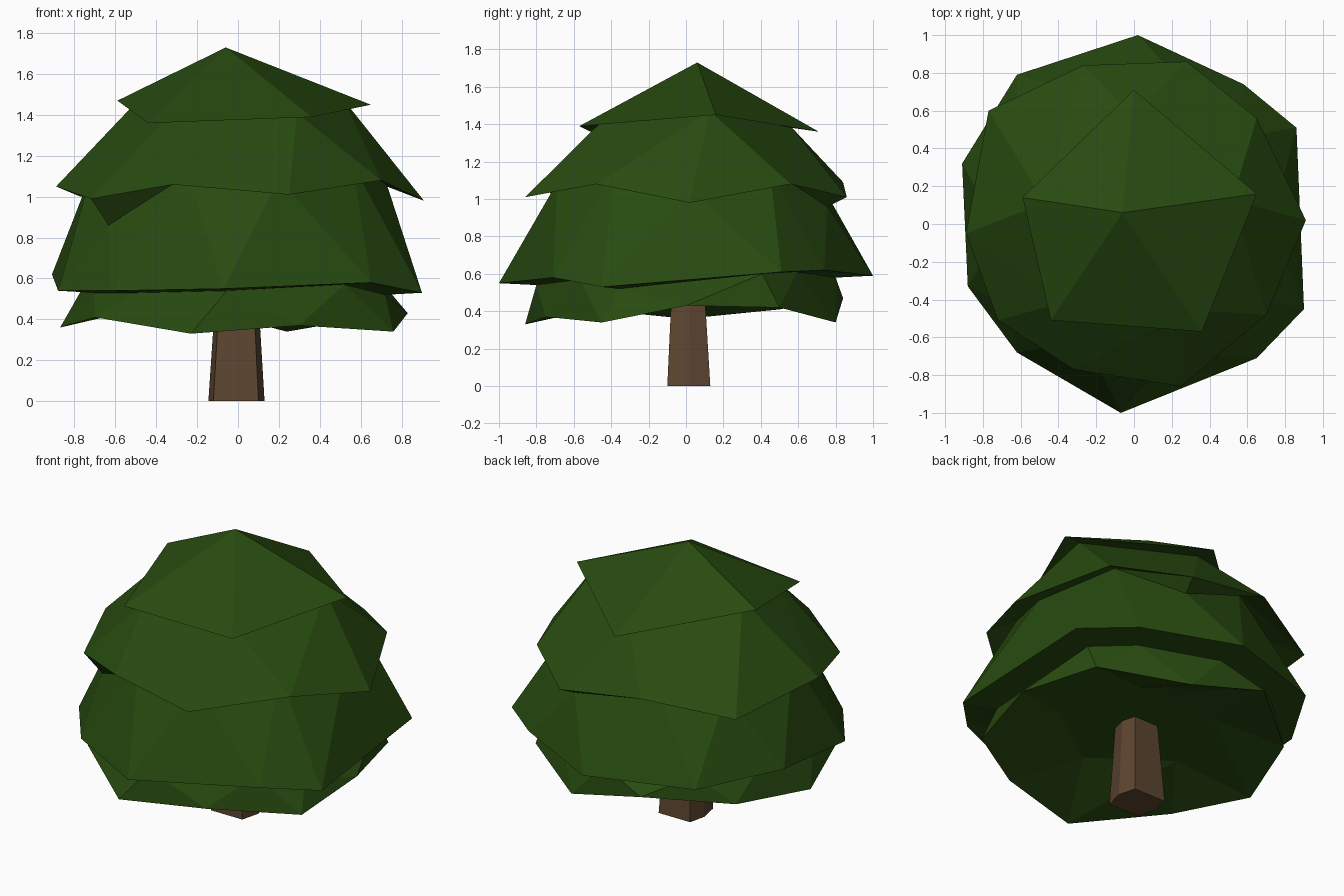
import bpy
import bmesh

cube = bpy.data.objects.get("Cube")
if cube:
    bpy.data.objects.remove(cube, do_unlink=True)


def make_material(name, rgb):
    material = bpy.data.materials.new(name)
    material.use_nodes = True
    material.diffuse_color = (*rgb, 1)
    shader = material.node_tree.nodes["Principled BSDF"]
    shader.inputs["Base Color"].default_value = (*rgb, 1)
    shader.inputs["Roughness"].default_value = 1
    return material


def tuck(ring, scale, lift, dips=()):
    """Fold a skirt rim inward; dips lists corners that hang lower."""
    folded = [(x * scale, y * scale, z + lift) for x, y, z in ring]
    for index, spread, height in dips:
        x, y, _ = ring[index]
        folded[index] = (x * spread, y * spread, height)
    return folded


def bridge(bm, upper, lower):
    """Join two rings with triangles, even when their counts differ."""
    n, m = len(upper), len(lower)
    i = j = 0
    while i < n or j < m:
        a, b = upper[i % n], lower[j % m]
        if (i + 1) * m <= (j + 1) * n:
            i += 1
            corners = (a, b, upper[i % n])
        else:
            j += 1
            corners = (a, b, lower[j % m])
        if len(set(corners)) == len(corners):
            bm.faces.new(corners)


def build_rings(name, rings, material):
    """Skin a stack of rings, listed from top to bottom."""
    bm = bmesh.new()
    loops = [[bm.verts.new(point) for point in ring] for ring in rings]
    for upper, lower in zip(loops, loops[1:]):
        bridge(bm, upper, lower)
    bmesh.ops.recalc_face_normals(bm, faces=bm.faces)
    mesh = bpy.data.meshes.new(name)
    bm.to_mesh(mesh)
    bm.free()
    mesh.materials.append(material)
    obj = bpy.data.objects.new(name, mesh)
    bpy.context.collection.objects.link(obj)
    return obj


leaf_green = make_material("leaf green", (.021, .07, .005))
bark_brown = make_material("bark brown", (.11, .06, .03))

# Skirt rims, each running anticlockwise
crown_rim = [(.65, .16, 1.45), (0, .71, 1.36), (-.59, .14, 1.47),
             (-.44, -.51, 1.36), (.36, -.57, 1.39)]
upper_rim = [(.91, .02, .98), (.65, .56, 1.08), (.28, .86, 1.01),
             (-.27, .84, 1.09), (-.77, .6, 1), (-.89, -.05, 1.05),
             (-.72, -.51, .99), (-.32, -.77, 1.06), (.25, -.86, 1.01),
             (.7, -.48, 1.08)]
middle_rim = [(.86, .51, .61), (.58, .74, .62), (.02, 1, .59),
              (-.62, .79, .59), (-.91, .32, .62), (-.88, -.33, .54),
              (-.62, -.68, .54), (-.07, -1, .55), (.65, -.71, .58),
              (.9, -.45, .53)]
lower_rim = [(.7, .5, .42), (.24, .8, .34), (-.27, .84, .47),
             (-.7, .5, .41), (-.87, 0, .36), (-.7, -.5, .41),
             (-.23, -.86, .33), (.3, -.75, .37), (.76, -.45, .34),
             (.83, 0, .43)]

# Underside of the lowest skirt
hollow = [(.27, .37, .5), (-.27, .37, .5), (-.43, -.14, .5),
          (0, -.45, .5), (.43, -.14, .5)]

# Foliage: one closed skin folding under each skirt
build_rings("foliage", [
    [(-.06, .06, 1.73)],
    crown_rim, tuck(crown_rim, .8, .02),
    upper_rim, tuck(upper_rim, .8, .08, [(2, .88, .96), (6, .88, .86)]),
    middle_rim, tuck(middle_rim, .8, -.01),
    lower_rim, hollow, [(0, 0, .5)],
], leaf_green)

# Trunk: tapered six-sided post with closed ends
foot = [(.13, .02, 0), (.1, .13, 0), (-.12, .13, 0),
        (-.145, .02, 0), (-.12, -.1, 0), (.1, -.1, 0)]
build_rings("trunk", [[(0, .02, .6)], tuck(foot, .72, .6), foot,
                      [(0, .02, 0)]], bark_brown)
